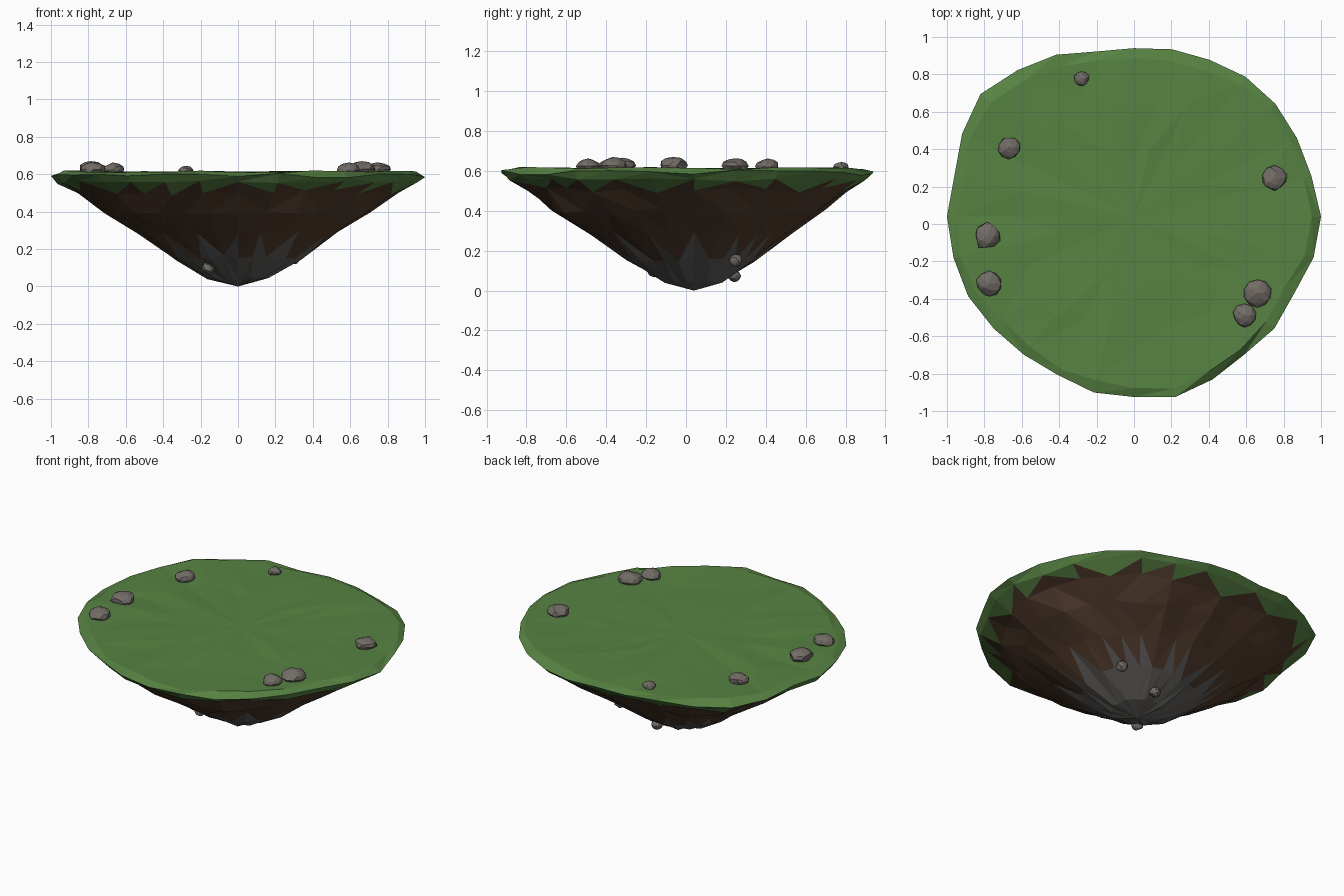
import bpy, bmesh, math, random
from mathutils import Vector

if "Cube" in bpy.data.objects:
    bpy.data.objects.remove(bpy.data.objects["Cube"])

random.seed(7)
CY = 0.04          # the island's axis sits slightly towards the back
N = 28             # segments around


def mat(name, rgb):
    m = bpy.data.materials.new(name)
    m.diffuse_color = (*rgb, 1)
    m.use_nodes = True
    m.node_tree.nodes["Principled BSDF"].inputs["Base Color"].default_value = m.diffuse_color
    return m


GRASS = mat("grass", (0.095, 0.225, 0.055))
SOIL = mat("soil", (0.085, 0.046, 0.027))
STONE = mat("stone", (0.115, 0.11, 0.105))
ROCK = mat("rock", (0.17, 0.15, 0.135))

# Rim radius at each segment, counter-clockwise from +x
RIM = [1.0, .973, .967, .967, .956, .93, .917, .90, .905, .96, 1.0, 1.05, 1.02, .985,
       1.0, .99, .984, .96, .945, .94, .965, .965, .99, .967, .945, .96, .95, .985]

# Profile from top to tip: radius factor, height, radial jitter, height jitter
PROFILE = [(.40, .612, .06, .005), (.68, .610, .06, .008), (.95, .614, .02, .006),
           (1.0, .592, 0, .014), (.965, .558, .01, .01), (.86, .50, .015, .015),
           (.73, .40, .02, .012), (.54, .285, .015, .012), (.35, .155, .015, .012),
           (.16, .045, .012, .008)]


def jit(a):
    return random.uniform(-a, a)


def build_island():
    bm = bmesh.new()
    rings = []
    for f, z, jr, jz in PROFILE:
        ring = []
        for k in range(N):
            a = 2 * math.pi * k / N
            r = RIM[k] * (f + jit(jr))
            ring.append(bm.verts.new((r * math.cos(a), CY + r * math.sin(a), z + jit(jz))))
        rings.append(ring)
    top = bm.verts.new((0, CY, .612))
    tip = bm.verts.new((0, CY, 0))

    def face(vs, m):
        bm.faces.new(vs).material_index = m

    for k in range(N):
        n = (k + 1) % N
        face((top, rings[0][k], rings[0][n]), 0)
        face((tip, rings[-1][n], rings[-1][k]), 2)
        for i in range(len(rings) - 1):
            a, b = rings[i], rings[i + 1]
            # m1: triangle with its base above, m2: triangle with its base below
            m1 = m2 = 0 if i < 4 else 1
            if i == 4:
                m1 = 0          # jagged grass fringe
            if i == 7:
                m2 = 2 if k % 4 != 1 else 1   # stone spikes
            if i == 8:
                m1 = m2 = 2
            if random.random() < .5:
                face((a[k], b[k], a[n]), m1)
                face((a[n], b[k], b[n]), m2)
            else:
                face((a[k], b[n], a[n]), m1)
                face((a[k], b[k], b[n]), m2)
    bmesh.ops.recalc_face_normals(bm, faces=bm.faces)
    me = bpy.data.meshes.new("island")
    bm.to_mesh(me)
    bm.free()
    for m in (GRASS, SOIL, STONE):
        me.materials.append(m)
    bpy.context.collection.objects.link(bpy.data.objects.new("island", me))


def build_rock(name, pos, r, h, m):
    bm = bmesh.new()
    bmesh.ops.create_icosphere(bm, subdivisions=2, radius=1)
    # chip the ball with a few random flat planes
    for _ in range(9):
        d = Vector((jit(1), jit(1), jit(1))).normalized()
        c = random.uniform(.78, .92)
        for v in bm.verts:
            over = v.co.dot(d) - c
            if over > 0:
                v.co -= d * over
    for v in bm.verts:
        v.co *= 1 + jit(.05)
        v.co = Vector(pos) + Vector((v.co.x * r, v.co.y * r, v.co.z * h))
    me = bpy.data.meshes.new(name)
    bm.to_mesh(me)
    bm.free()
    me.materials.append(m)
    bpy.context.collection.objects.link(bpy.data.objects.new(name, me))


build_island()

# Rocks near the edge of the grass
TOP_ROCKS = [(-.28, .78, .043), (-.67, .41, .062), (-.785, -.065, .074), (-.775, -.32, .07),
             (.75, .245, .068), (.66, -.37, .076), (.59, -.49, .063)]
for i, (x, y, r) in enumerate(TOP_ROCKS):
    build_rock(f"top_rock_{i + 1}", (x, y, .61 + r * .22), r, r * .6, ROCK)

# Small stones stuck to the underside
for i, p in enumerate([(.30, .25, .15), (.04, .24, .075), (-.16, -.16, .10)]):
    build_rock(f"under_rock_{i + 1}", p, .036, .032, ROCK)
